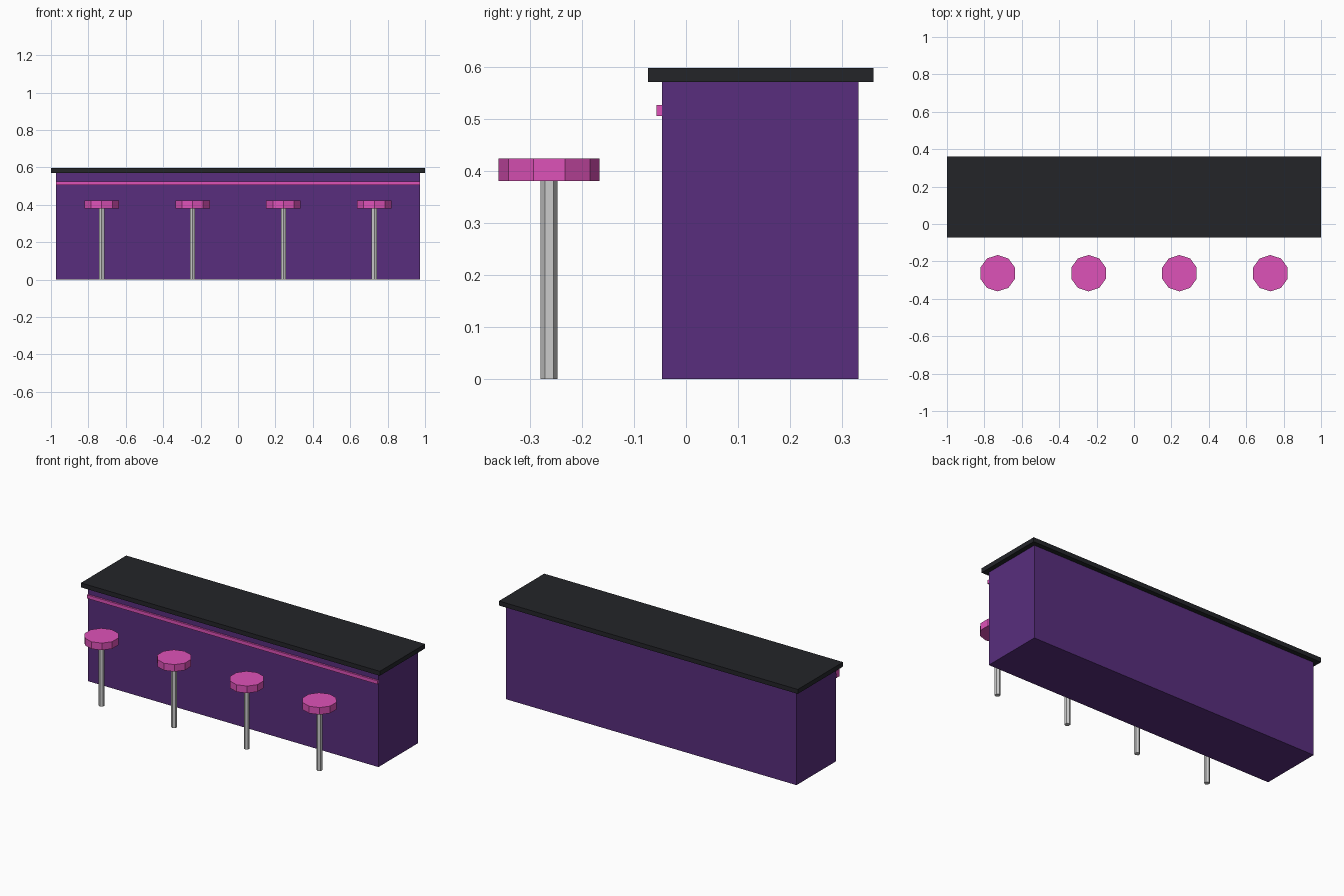
import bpy

if "Cube" in bpy.data.objects:
    bpy.data.objects.remove(bpy.data.objects["Cube"])


def make_material(name, color):
    mat = bpy.data.materials.new(name)
    mat.diffuse_color = (*color, 1.0)
    mat.use_nodes = True
    mat.node_tree.nodes["Principled BSDF"].inputs["Base Color"].default_value = mat.diffuse_color
    return mat


def finish(name, mat):
    obj = bpy.context.object
    obj.name = name
    if mat:
        obj.data.materials.append(mat)
    return obj


def box(name, x, y, z, mat=None):
    """Box from (min, max) ranges on each axis."""
    ranges = (x, y, z)
    bpy.ops.mesh.primitive_cube_add(size=1, location=[(a + b) / 2 for a, b in ranges])
    bpy.context.object.scale = [b - a for a, b in ranges]
    bpy.ops.object.transform_apply(location=False, rotation=False, scale=True)
    return finish(name, mat)


def prism(name, sides, radius, x, y, z, mat=None):
    """Upright flat-sided cylinder between two heights."""
    bpy.ops.mesh.primitive_cylinder_add(
        vertices=sides, radius=radius, depth=z[1] - z[0],
        location=(x, y, (z[0] + z[1]) / 2))
    return finish(name, mat)


purple = make_material("purple_panel", (0.098, 0.027, 0.205))
black = make_material("black_top", (0.017, 0.018, 0.022))
pink = make_material("pink_accent", (0.73, 0.084, 0.48))

HALF = 0.972          # half length of the counter body
FRONT = -0.046        # front face of the counter body
COUNTER_Z = 0.570
SEAT_Z = 0.380
STOOL_Y = -0.263
STOOLS = 4

# Counter body, overhanging top and light strip along the front
box("counter_body", (-HALF, HALF), (FRONT, 0.332), (0, COUNTER_Z), purple)
box("counter_top", (-1, 1), (-0.073, 0.360), (COUNTER_Z, 0.597), black)
box("front_strip", (-HALF, HALF), (-0.057, FRONT), (0.505, 0.526), pink)

# Evenly spaced stools: hexagonal pole with ten-sided seat
spacing = 2 * HALF / STOOLS
for i in range(STOOLS):
    x = -HALF + (i + 0.5) * spacing
    prism(f"stool_pole_{i + 1}", 6, 0.0162, x, STOOL_Y, (0, SEAT_Z))
    prism(f"stool_seat_{i + 1}", 10, 0.0972, x, STOOL_Y, (SEAT_Z, 0.423), pink)
